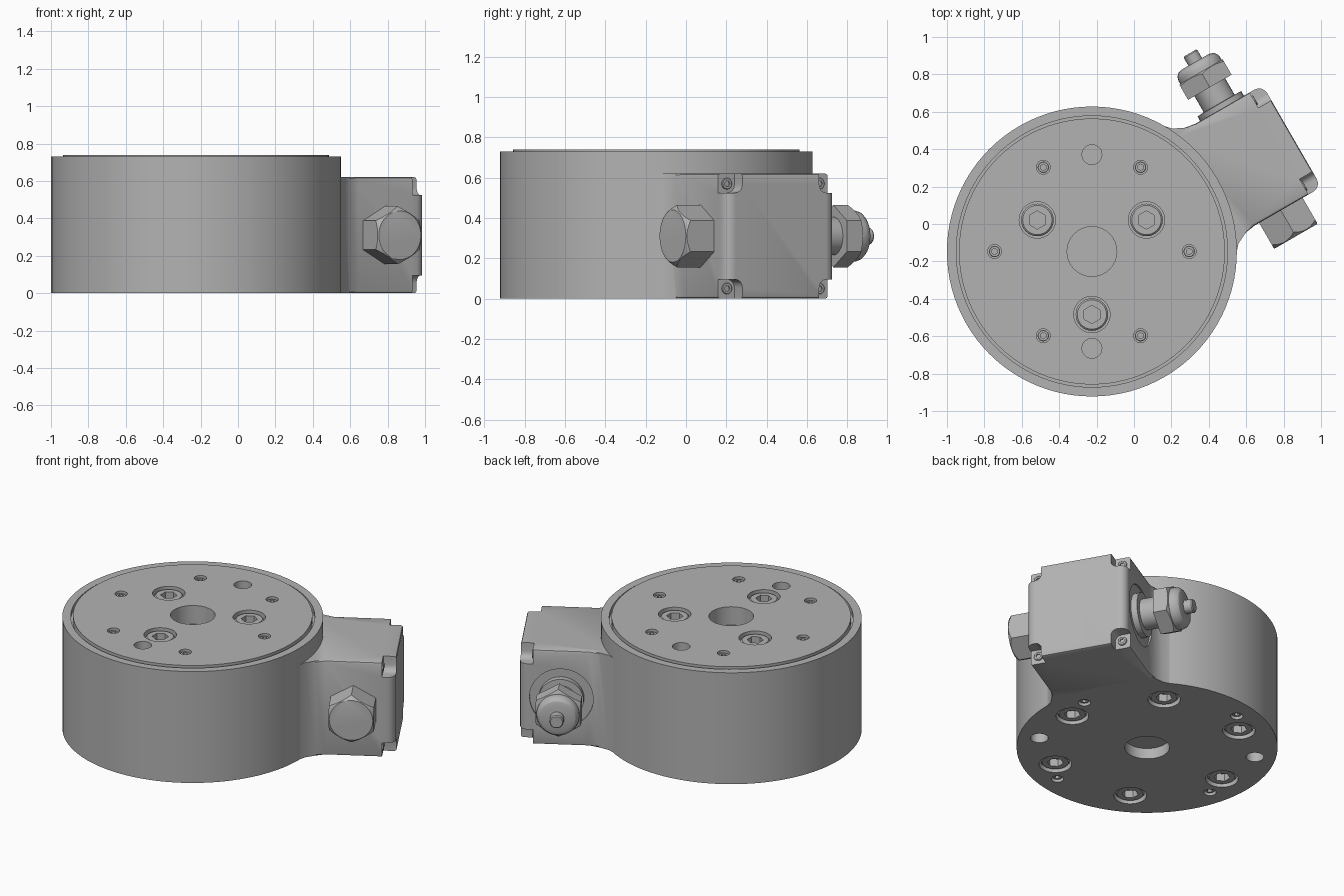
import bpy, bmesh
from math import cos, sin, pi, radians
from mathutils import Matrix, Vector

cube = bpy.data.objects.get("Cube")
if cube:
    bpy.data.objects.remove(cube, do_unlink=True)

grey = bpy.data.materials.new("machined_grey")
grey.use_nodes = True
grey.diffuse_color = (0.45, 0.45, 0.45, 1)
grey.node_tree.nodes["Principled BSDF"].inputs["Base Color"].default_value = grey.diffuse_color

BODY = Matrix.Translation((-0.225, -0.147, 0))
BOX = BODY @ Matrix.Rotation(radians(30), 4, "Z")   # local x points out of the side box
TOP, MID, FACE, SIDE = 0.74, 0.31, 1.235, 0.315


def lathe(bm, profile, m, segs=32, phase=0.0):
    """Stack rings of (radius, height) and cap both ends."""
    rings = [[bm.verts.new(m @ Vector((r * cos(phase + 2 * pi * i / segs),
                                       r * sin(phase + 2 * pi * i / segs), z)))
              for i in range(segs)] for r, z in profile]
    for a, b in zip(rings, rings[1:]):
        for i in range(segs):
            j = (i + 1) % segs
            bm.faces.new((a[i], a[j], b[j], b[i]))
    bm.faces.new(rings[0][::-1])
    bm.faces.new(rings[-1])


def finish(bm, name):
    bmesh.ops.recalc_face_normals(bm, faces=bm.faces)
    mesh = bpy.data.meshes.new(name)
    bm.to_mesh(mesh)
    bm.free()
    mesh.materials.append(grey)
    obj = bpy.data.objects.new(name, mesh)
    bpy.context.collection.objects.link(obj)
    return obj


def boolean(obj, cutter, operation="DIFFERENCE"):
    mod = obj.modifiers.new("cut", "BOOLEAN")
    mod.operation, mod.solver, mod.object = operation, "EXACT", cutter
    graph = bpy.context.evaluated_depsgraph_get()
    mesh = bpy.data.meshes.new_from_object(obj.evaluated_get(graph))
    obj.modifiers.clear()
    obj.data = mesh
    bpy.data.objects.remove(cutter, do_unlink=True)


def smooth(obj):
    obj.data.shade_smooth()
    obj.data.set_sharp_from_angle(angle=radians(28))


def turned(name, profile, m, segs=32, phase=0.0):
    bm = bmesh.new()
    lathe(bm, profile, m, segs, phase)
    return finish(bm, name)


def spots(radius, angles, top):
    """Outward-facing frames on a bolt circle of the top or bottom face."""
    for a in angles:
        a = radians(a)
        m = BODY @ Matrix.Translation((radius * cos(a), radius * sin(a), TOP if top else 0))
        yield m if top else m @ Matrix.Rotation(pi, 4, "X")


def socket_screws(name, frames, r, sink, depth):
    heads, sockets = bmesh.new(), bmesh.new()
    for m in frames:
        lathe(heads, [(r, -depth), (r, -sink - r * 0.1), (r * 0.9, -sink)], m)
        lathe(sockets, [(r * 0.56, -depth * 0.6), (r * 0.56, 0.01)], m, 6, pi / 6)
    obj = finish(heads, name)
    boolean(obj, finish(sockets, "socket_cutter"))
    smooth(obj)


# Round body with raised top disc and a narrow groove around it
body = turned("round_body", [(0.775, 0), (0.775, 0.73), (0.725, 0.73), (0.725, 0.70),
                             (0.711, 0.70), (0.711, TOP)], BODY, 96)

# Holes in both faces
top_bolts = list(spots(0.337, (30, 150, 270), True))
base_bolts = list(spots(0.58, range(0, 360, 60), False))
top_small = list(spots(0.52, range(0, 360, 60), True))
base_small = list(spots(0.65, range(15, 360, 90), False))
pins = list(spots(0.518, (90, 270), True)) + list(spots(0.65, (150, -30), False))
holes = bmesh.new()
for frames, r, depth in ((top_bolts + base_bolts, 0.097, 0.1), (pins, 0.053, 0.1),
                         (top_small + base_small, 0.037, 0.05),
                         (spots(0, [0], True), 0.133, 0.12),
                         (spots(0, [0], False), 0.133, 0.07)):
    for frame in frames:
        lathe(holes, [(r, -depth), (r, 0.02)], frame)
boolean(body, finish(holes, "hole_cutter"))
smooth(body)
socket_screws("face_bolts", top_bolts + base_bolts, 0.087, 0.012, 0.1)
socket_screws("small_screws", top_small + base_small, 0.03, 0.012, 0.05)

# Side box: half outline with a flared root and rounded outer corner, mirrored
R = 0.05
half = [(0.70, 0.30), (0.655, 0.405), (0.70, 0.355), (0.76, 0.325), (0.82, SIDE)]
half += [(FACE - R + R * sin(t * pi / 8), SIDE - R + R * cos(t * pi / 8)) for t in range(5)]
outline = half + [(x, -y) for x, y in reversed(half)]
bm = bmesh.new()
base = bm.faces.new([bm.verts.new((x, y, 0)) for x, y in outline])
up = bmesh.ops.extrude_face_region(bm, geom=[base])["geom"]
bmesh.ops.translate(bm, vec=(0, 0, 2 * MID),
                    verts=[v for v in up if isinstance(v, bmesh.types.BMVert)])
rim = [e for e in bm.edges if abs(e.verts[0].co.z - e.verts[1].co.z) < 0.01
       and min(v.co.x for v in e.verts) > 0.705]
bmesh.ops.bevel(bm, geom=rim, offset=0.014, segments=2, profile=0.5, affect="EDGES")
bm.transform(BOX)
box = finish(bm, "side_box")

# Corner notches and the spot face under the cable gland
cuts = bmesh.new()
corner_frames = []
for sy in (-1, 1):
    for sz in (-1, 1):
        size = Matrix.Diagonal((0.2, 0.2, 0.2, 1))
        where = Matrix.Translation((FACE + 0.02, sy * (SIDE + 0.005), MID + sz * (MID + 0.005)))
        made = bmesh.ops.create_cube(cuts, size=1, matrix=where @ size)["verts"]
        edges = {e for v in made for e in v.link_edges
                 if abs(e.verts[0].co.x - e.verts[1].co.x) > 0.1}
        bmesh.ops.bevel(cuts, geom=list(edges), offset=0.04, segments=4,
                        profile=0.5, affect="EDGES")
        corner_frames.append(BOX @ Matrix.Translation(
            (FACE - 0.08, sy * (SIDE - 0.05), MID + sz * (MID - 0.05)))
            @ Matrix.Rotation(pi / 2, 4, "Y"))
cuts.transform(BOX)
gland_frame = BOX @ Matrix.Translation((0.985, SIDE, MID)) @ Matrix.Rotation(-pi / 2, 4, "X")
plug_frame = BOX @ Matrix.Translation((0.985, -SIDE, MID)) @ Matrix.Rotation(pi / 2, 4, "X")
boolean(box, finish(cuts, "notch_cutter"))
boolean(box, turned("spot_cutter", [(0.19, -0.01), (0.19, 0.05)], gland_frame, 48))
smooth(box)
socket_screws("lid_screws", corner_frames, 0.028, -0.008, 0.03)


def hex_nut(name, frame, low, high, chamfer):
    """Hexagon with its outer end turned to a cone."""
    nut = turned(name, [(0.155, low), (0.155, high)], frame, 6, pi / 2)
    cone = [(0.17, low - 0.01), (0.17, high - chamfer), (0.13, high), (0.12, high + 0.01)]
    boolean(nut, turned("chamfer_cutter", cone, frame, 48), "INTERSECT")
    smooth(nut)


# Blanking plug on one side
hex_nut("hex_plug", plug_frame, -0.02, 0.16, 0.04)

# Cable gland on the other side
hex_nut("gland_nut", gland_frame, 0.13, 0.225, 0.02)
for name, profile in (
        ("gland_neck", [(0.135, -0.02), (0.135, 0.028), (0.095, 0.03), (0.095, 0.14)]),
        ("gland_dome", [(0.128, 0.2), (0.128, 0.245), (0.122, 0.265), (0.108, 0.28),
                        (0.085, 0.287)]),
        ("cable_stub", [(0.042, 0.27), (0.042, 0.335), (0.036, 0.342)])):
    smooth(turned(name, profile, gland_frame))
